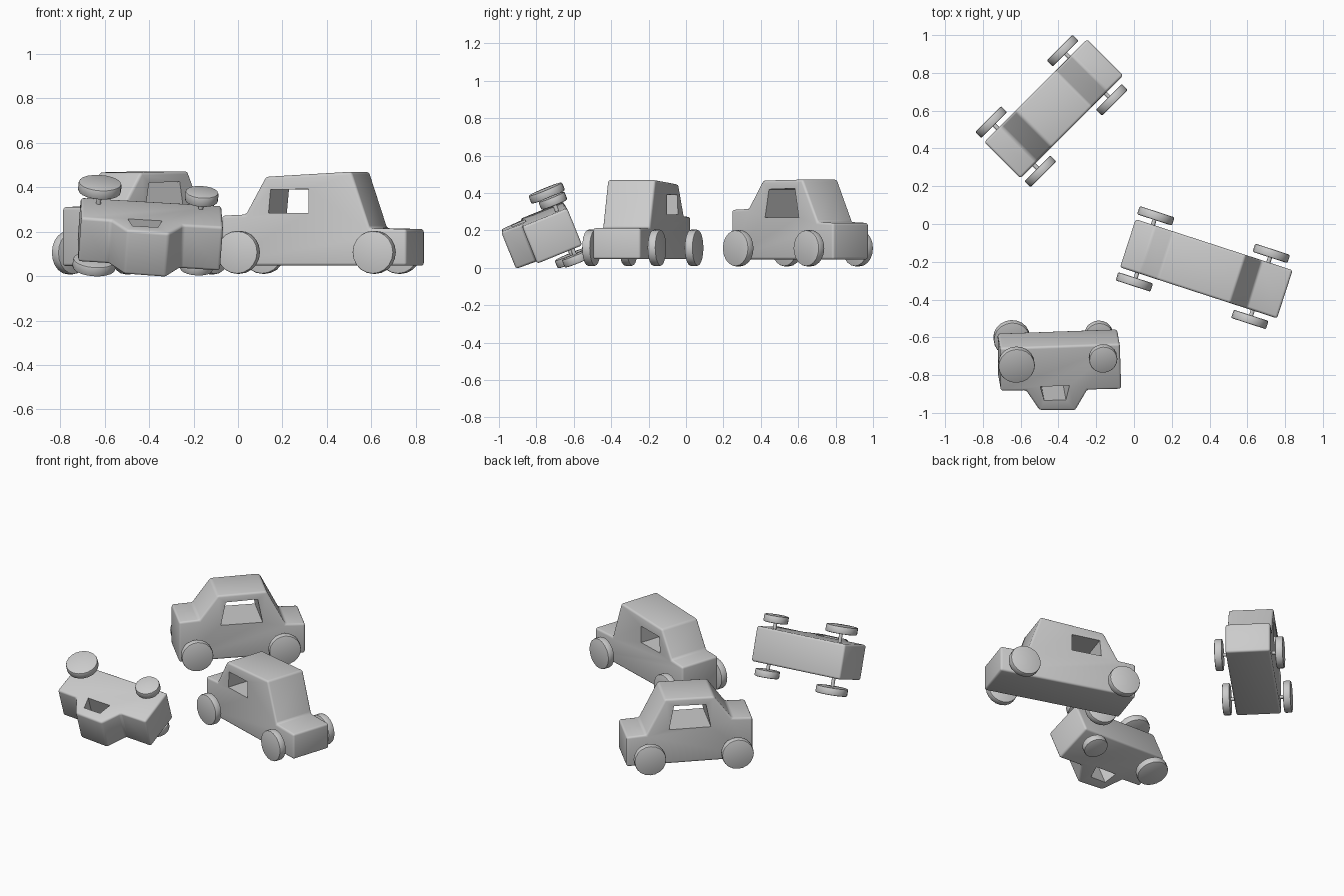
import bpy, bmesh
from math import radians, pi
from mathutils import Matrix, Vector

if "Cube" in bpy.data.objects:
    bpy.data.objects.remove(bpy.data.objects["Cube"])


def prism(name, pts, width, matrix):
    """Extrude a side profile (x, z) symmetrically across the car's width."""
    bm = bmesh.new()
    face = bm.faces.new([bm.verts.new((x, -width / 2, z)) for x, z in pts])
    ext = bmesh.ops.extrude_face_region(bm, geom=[face])
    moved = [g for g in ext["geom"] if isinstance(g, bmesh.types.BMVert)]
    bmesh.ops.translate(bm, verts=moved, vec=(0, width, 0))
    bmesh.ops.recalc_face_normals(bm, faces=bm.faces)
    mesh = bpy.data.meshes.new(name)
    bm.to_mesh(mesh)
    bm.free()
    ob = bpy.data.objects.new(name, mesh)
    bpy.context.collection.objects.link(ob)
    ob.matrix_world = matrix
    return ob


def activate(ob):
    bpy.ops.object.select_all(action='DESELECT')
    ob.select_set(True)
    bpy.context.view_layer.objects.active = ob


def cylinder(name, radius, depth, loc, matrix, sides, bevel=0):
    """Cylinder lying across the car."""
    bpy.ops.mesh.primitive_cylinder_add(vertices=sides, radius=radius, depth=depth)
    ob = bpy.context.object
    ob.name = name
    ob.matrix_world = matrix @ Matrix.Translation(loc) @ Matrix.Rotation(pi / 2, 4, 'X')
    if bevel:
        mod = ob.modifiers.new("rim", 'BEVEL')
        mod.width = bevel
        mod.segments = 2
        mod.limit_method = 'ANGLE'
        mod.angle_limit = radians(40)
        bpy.ops.object.modifier_apply(modifier=mod.name)
    bpy.ops.object.shade_smooth_by_angle(angle=radians(35))
    return ob


def car(name, matrix, profile, window, width, axles):
    # body with rounded edges
    body = prism(name + "_body", profile, width, matrix)
    cutter = prism(name + "_window_cutter", window, width + 0.2, matrix)
    cutter.hide_render = True
    activate(body)
    mod = body.modifiers.new("round", 'BEVEL')
    mod.width = 0.013
    mod.segments = 3
    mod.limit_method = 'ANGLE'
    mod.angle_limit = radians(20)
    bpy.ops.object.modifier_apply(modifier=mod.name)
    # window opening right through the cabin
    mod = body.modifiers.new("window", 'BOOLEAN')
    mod.operation = 'DIFFERENCE'
    mod.solver = 'EXACT'
    mod.object = cutter
    bpy.ops.object.modifier_apply(modifier=mod.name)
    bpy.data.objects.remove(cutter)
    bpy.ops.object.shade_smooth_by_angle(angle=radians(30))
    # axles and wheels: x, height, wheel radius, half track
    for end, (x, z, r, track) in zip(("rear", "front"), axles):
        cylinder(f"{name}_{end}_axle", 0.011, 2 * track, (x, 0, z), matrix, 12)
        for side, s in (("right", -1), ("left", 1)):
            cylinder(f"{name}_{end}_{side}_wheel", r, 0.046, (x, s * track, z), matrix, 20, 0.007)


def standing(x, y, z, degrees):
    return Matrix.Translation((x, y, z)) @ Matrix.Rotation(radians(degrees), 4, 'Z')


# short car, standing
car("short_car", standing(-0.425, 0.61, 0.045, 45),
    [(-0.385, 0), (0.385, 0), (0.385, 0.195), (0.265, 0.2), (0.15, 0.427),
     (-0.15, 0.422), (-0.26, 0.27), (-0.385, 0.265)],
    [(-0.13, 0.225), (0.125, 0.225), (0.095, 0.38), (-0.1, 0.375)],
    0.27, [(-0.284, 0.06, 0.097, 0.184), (0.251, 0.06, 0.097, 0.184)])

# long car, standing
car("long_car", standing(0.383, -0.237, 0.047, -18),
    [(-0.437, 0), (0.437, 0), (0.437, 0.165), (0.264, 0.168), (0.177, 0.423),
     (-0.23, 0.4), (-0.325, 0.23), (-0.437, 0.225)],
    [(-0.215, 0.237), (-0.025, 0.237), (-0.025, 0.345), (-0.205, 0.342)],
    0.268, [(-0.341, 0.06, 0.097, 0.184), (0.302, 0.06, 0.097, 0.184)])

# small car, tipped over onto its roof edge
fwd = Vector((0.997, 0.035, -0.058)).normalized()
up = Vector((0.02, -0.926, -0.377))
up = (up - fwd * up.dot(fwd)).normalized()
tipped = Matrix((fwd, up.cross(fwd), up)).transposed().to_4x4()
tipped.translation = (-0.401, -0.606, 0.238)
car("tipped_car", tipped,
    [(-0.315, 0), (0.32, 0), (0.325, 0.26), (0.145, 0.258), (0.08, 0.373),
     (-0.11, 0.365), (-0.18, 0.25), (-0.315, 0.247)],
    [(-0.105, 0.228), (0.05, 0.228), (0.03, 0.308), (-0.085, 0.308)],
    0.215, [(-0.235, 0.065, 0.097, 0.187), (0.226, 0.055, 0.075, 0.167)])
